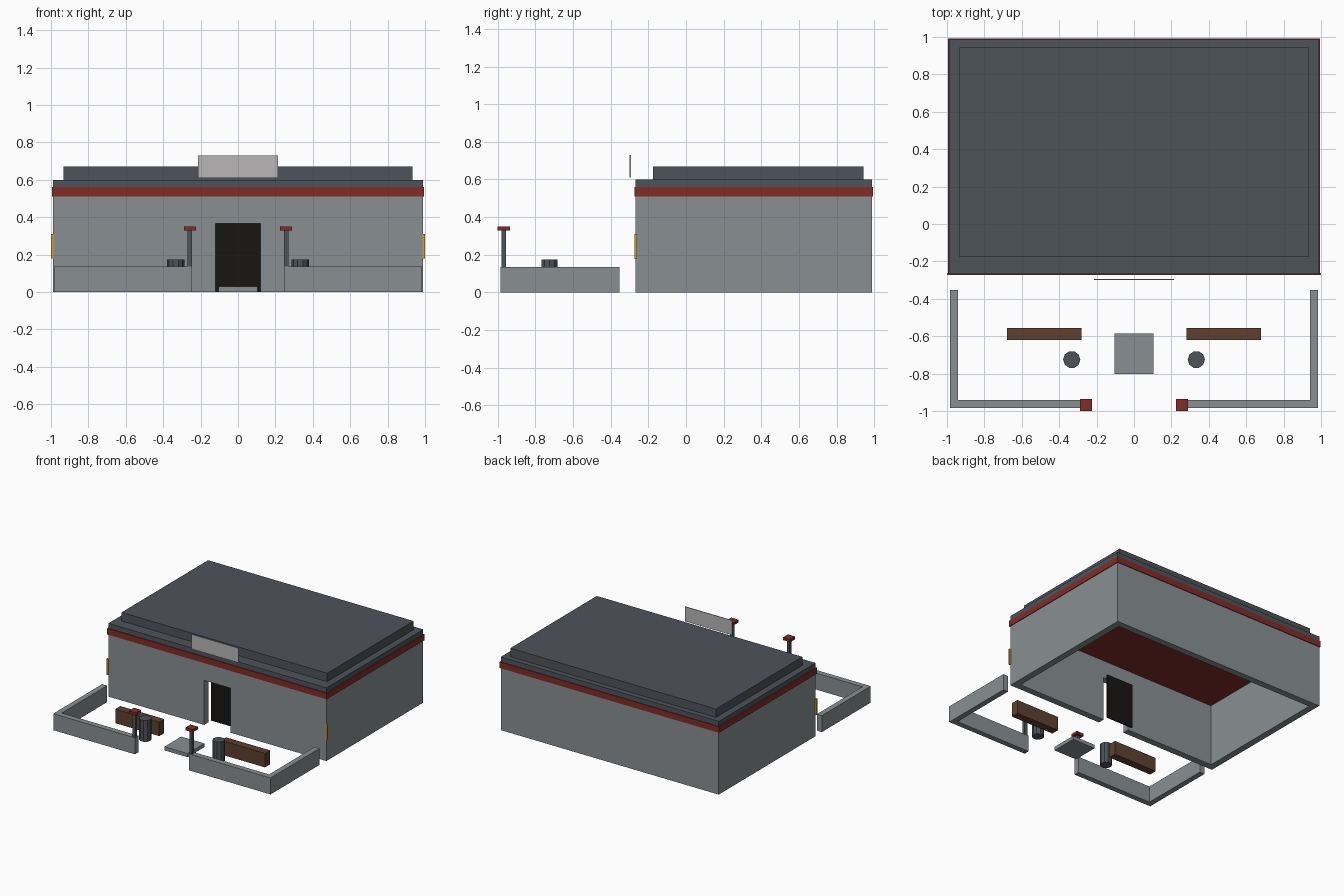
import bpy, bmesh, math
from mathutils import Vector

if "Cube" in bpy.data.objects:
    bpy.data.objects.remove(bpy.data.objects["Cube"])


def material(name, r, g, b):
    # colours given as seen on screen, stored as linear values
    m = bpy.data.materials.new(name)
    m.diffuse_color = (r ** 2.2, g ** 2.2, b ** 2.2, 1)
    m.use_nodes = True
    m.node_tree.nodes["Principled BSDF"].inputs["Base Color"].default_value = m.diffuse_color
    return m


STONE = material("stone", 0.53, 0.56, 0.57)
SLATE = material("slate", 0.31, 0.33, 0.36)
RED = material("dark_red", 0.50, 0.19, 0.17)
WOOD = material("wood", 0.37, 0.26, 0.20)
BLACK = material("black", 0.12, 0.11, 0.10)
PALE = material("pale", 0.72, 0.71, 0.71)
AMBER = material("amber", 0.83, 0.62, 0.20)


def finish(name, bm, mat):
    bmesh.ops.recalc_face_normals(bm, faces=bm.faces)
    me = bpy.data.meshes.new(name)
    bm.to_mesh(me)
    bm.free()
    me.materials.append(mat)
    ob = bpy.data.objects.new(name, me)
    bpy.context.collection.objects.link(ob)
    return ob


def box(name, x, y, z, mat):
    bm = bmesh.new()
    bmesh.ops.create_cube(bm, size=1)
    for v in bm.verts:
        v.co = Vector([(a + b) / 2 + c * (b - a) for (a, b), c in zip((x, y, z), v.co)])
    return finish(name, bm, mat)


def pair(name, x, y, z, mat):
    # right-hand box and its mirrored twin
    box("right_" + name, x, y, z, mat)
    box("left_" + name, (-x[1], -x[0]), y, z, mat)


def extrude(name, points, direction, mat):
    bm = bmesh.new()
    face = bm.faces.new([bm.verts.new(p) for p in points])
    res = bmesh.ops.extrude_face_region(bm, geom=[face], use_keep_orig=True)
    verts = [g for g in res["geom"] if isinstance(g, bmesh.types.BMVert)]
    bmesh.ops.translate(bm, verts=verts, vec=direction)
    return finish(name, bm, mat)


# Hollow building shell, open underneath
W, F, B, H, T = 0.988, -0.267, 0.987, 0.51, 0.055
profile = [(-W, 0), (-0.12, 0), (-0.12, 0.365), (0.12, 0.365),
           (0.12, 0), (W, 0), (W, H), (-W, H)]
extrude("front_wall", [(x, F, z) for x, z in profile], (0, T, 0), STONE)
pair("side_wall", (W - T, W), (F + T, B), (0, H), STONE)
box("back_wall", (-W + T, W - T), (B - T, B), (0, H), STONE)

# Recessed door
box("door", (-0.122, 0.122), (-0.175, -0.165), (0, 0.37), BLACK)

# Red band and stepped roof
box("red_band", (-0.994, 0.994), (-0.274, 0.993), (H, 0.56), RED)
box("lower_roof", (-W, W), (F, B), (0.56, 0.60), SLATE)
box("upper_roof", (-0.932, 0.932), (-0.176, 0.943), (0.60, 0.67), SLATE)

# Blank sign board and corner lamps
box("sign_board", (-0.213, 0.213), (-0.299, -0.293), (0.61, 0.73), PALE)
pair("corner_lamp", (0.986, 1.0), (-0.273, -0.261), (0.178, 0.31), AMBER)

# Low yard walls
pair("yard_side_wall", (0.94, 0.985), (-0.985, -0.352), (0, 0.135), STONE)
pair("yard_front_wall", (0.245, 0.94), (-0.985, -0.94), (0, 0.135), STONE)

# Gate posts with caps
pair("gate_post", (0.245, 0.27), (-0.98, -0.955), (0, 0.328), SLATE)
pair("gate_post_cap", (0.224, 0.29), (-1.0, -0.935), (0.328, 0.35), RED)

# Benches and stepping slab
pair("bench", (0.28, 0.678), (-0.62, -0.555), (0, 0.115), WOOD)
box("entry_slab", (-0.105, 0.105), (-0.803, -0.586), (0, 0.03), STONE)

# Ten-sided barrels
for side, s in (("left", -1), ("right", 1)):
    ring = [(s * 0.333 + 0.046 * math.cos(i * math.tau / 10),
             -0.725 + 0.046 * math.sin(i * math.tau / 10), 0) for i in range(10)]
    extrude(side + "_barrel", ring, (0, 0, 0.175), SLATE)
